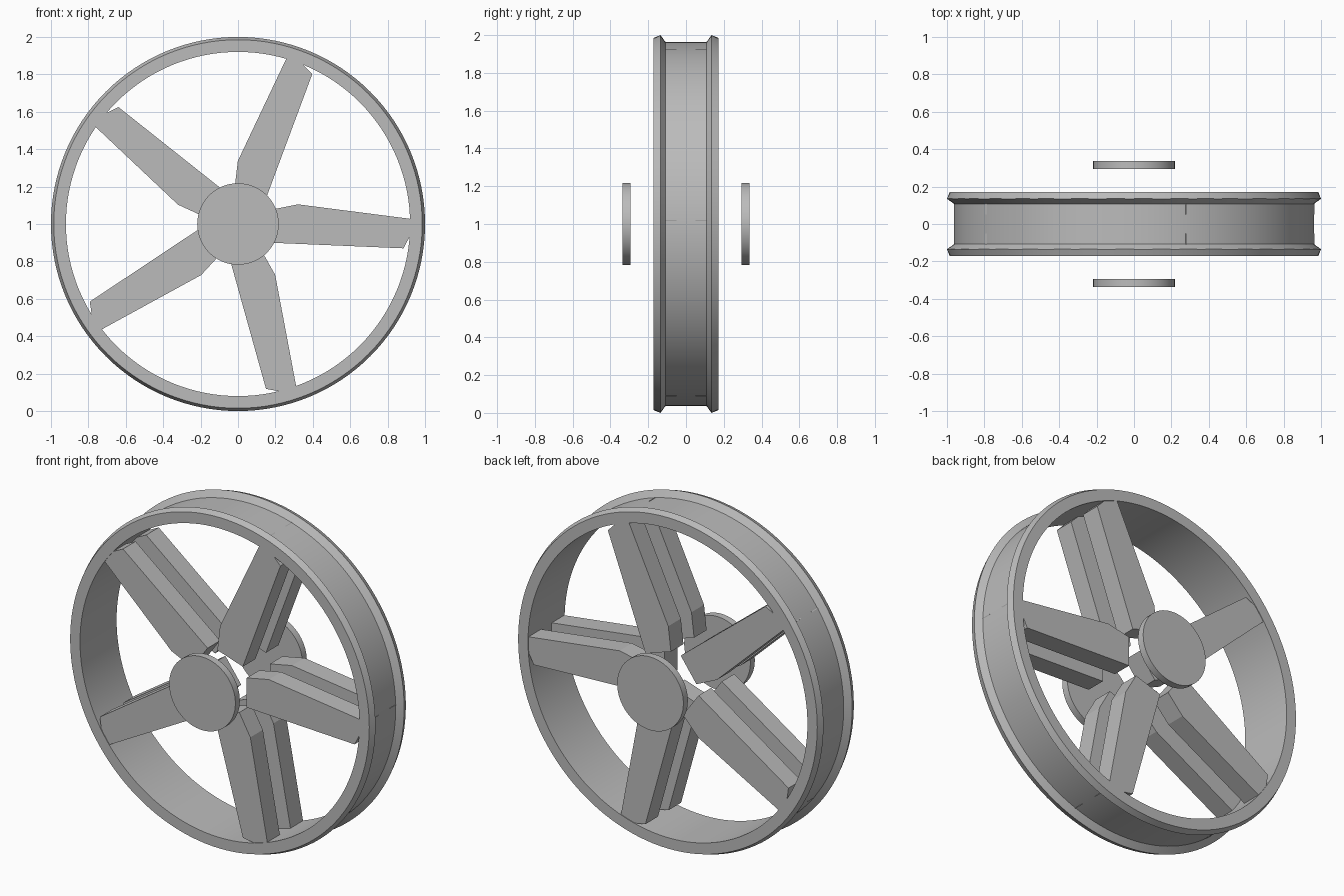
import bpy, bmesh, math
from mathutils import Matrix, Vector

cube = bpy.data.objects.get("Cube")
if cube:
    bpy.data.objects.remove(cube, do_unlink=True)

CENTRE = Vector((0, 0, 1))

grey = bpy.data.materials.new("plain_grey")
grey.use_nodes = True
grey.diffuse_color = (0.5, 0.5, 0.5, 1)
grey.node_tree.nodes["Principled BSDF"].inputs["Base Color"].default_value = grey.diffuse_color


def finish(name, bm, smooth=False):
    bmesh.ops.recalc_face_normals(bm, faces=bm.faces)
    mesh = bpy.data.meshes.new(name)
    bm.to_mesh(mesh)
    bm.free()
    mesh.materials.append(grey)
    ob = bpy.data.objects.new(name, mesh)
    ob.location = CENTRE
    bpy.context.collection.objects.link(ob)
    if smooth:
        bpy.ops.object.select_all(action='DESELECT')
        ob.select_set(True)
        bpy.context.view_layer.objects.active = ob
        bpy.ops.object.shade_smooth_by_angle(angle=math.radians(20))
    return ob


def lathe(name, profile, steps):
    """Spin a closed (radius, y) profile around the axle."""
    bm = bmesh.new()
    verts = [bm.verts.new((r, y, 0)) for r, y in profile]
    edges = [bm.edges.new((v, verts[i - 1])) for i, v in enumerate(verts)]
    bmesh.ops.spin(bm, geom=verts + edges, cent=(0, 0, 0), axis=(0, 1, 0),
                   angle=math.tau, steps=steps, use_merge=True)
    bmesh.ops.remove_doubles(bm, verts=bm.verts, dist=1e-4)
    return finish(name, bm, True)


def slab(name, outline, y0, y1, turn):
    """Extrude an (x, z) outline along y and turn it about the axle."""
    bm = bmesh.new()
    face = bm.faces.new([bm.verts.new((x, y0, z)) for x, z in outline])
    new = bmesh.ops.extrude_face_region(bm, geom=[face])["geom"]
    moved = [v for v in new if isinstance(v, bmesh.types.BMVert)]
    bmesh.ops.translate(bm, verts=moved, vec=(0, y1 - y0, 0))
    bmesh.ops.rotate(bm, verts=bm.verts, matrix=Matrix.Rotation(turn, 3, 'Y'))
    return finish(name, bm)


# Rim: straight bore, sunken outer channel and a flared lip on each side
half = [(0.92, -0.172), (0.985, -0.172), (1.0, -0.135), (0.963, -0.108)]
lathe("rim", half + [(r, -y) for r, y in reversed(half)], 128)

# Spokes: five bent blades, each a front and a back slab
blade = [(0.175, 0.076), (0.32, 0.105), (0.965, 0.022), (0.885, -0.13), (0.175, -0.1)]
# Hub caps: one floating disc on each side
for side, sign in (("front", -1), ("back", 1)):
    for i in range(5):
        slab(f"{side}_spoke_{i + 1}", blade, sign * 0.05, sign * 0.168, i * math.tau / 5)
    bm = bmesh.new()
    bmesh.ops.create_cone(bm, cap_ends=True, segments=64, radius1=0.218, radius2=0.218, depth=0.042,
                          matrix=Matrix.Translation((0, sign * 0.315, 0)) @ Matrix.Rotation(math.pi / 2, 4, 'X'))
    finish(f"{side}_hub_cap", bm, True)
